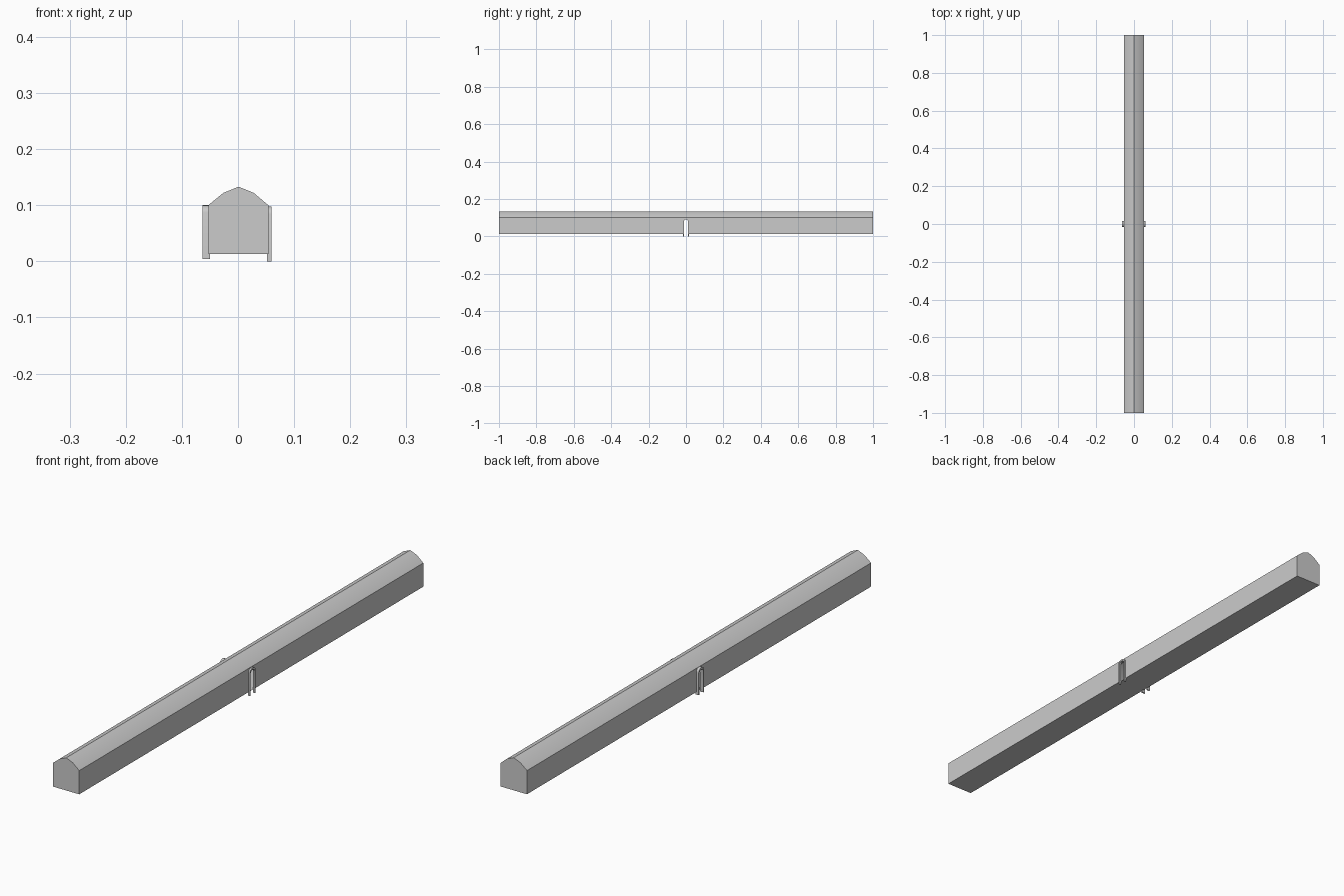
import bpy, bmesh, math

if "Cube" in bpy.data.objects:
    bpy.data.objects.remove(bpy.data.objects["Cube"])

FLOOR, EAVE = 0.013, 0.10
LEFT, RIGHT = -0.053, 0.054


def finish(name, bm):
    bmesh.ops.remove_doubles(bm, verts=bm.verts, dist=1e-5)
    bmesh.ops.recalc_face_normals(bm, faces=bm.faces)
    mesh = bpy.data.meshes.new(name)
    bm.to_mesh(mesh)
    bm.free()
    ob = bpy.data.objects.new(name, mesh)
    bpy.context.collection.objects.link(ob)
    bpy.context.view_layer.objects.active = ob
    ob.select_set(True)
    bpy.ops.object.shade_smooth_by_angle(angle=math.radians(30))
    ob.select_set(False)
    return ob


def arch(half, base, top, n=8):
    """Open arch outline in (y, z), from one foot over the top to the other."""
    rise = half * 0.8
    pts = [(-half, base)]
    for i in range(n + 1):
        a = math.pi * (1 - i / n)
        pts.append((half * math.cos(a), top - rise + rise * math.sin(a)))
    return pts + [(half, base)]


# Long hollow hall: gabled section with a doorway cut in each side wall
bm = bmesh.new()
profile = [(LEFT, FLOOR), (RIGHT, FLOOR), (RIGHT, EAVE), (0.028, 0.122),
           (0.001, 0.133), (-0.026, 0.122), (LEFT, EAVE)]


def face(points):
    bm.faces.new([bm.verts.new(p) for p in points])


for y in (-1, 1):
    face([(x, y, z) for x, z in profile])
for i in (0, 2, 3, 4, 5):
    (x0, z0), (x1, z1) = profile[i], profile[(i + 1) % 7]
    face([(x0, -1, z0), (x1, -1, z1), (x1, 1, z1), (x0, 1, z0)])
for x in (LEFT, RIGHT):
    outline = [(-1, FLOOR)] + arch(0.012, FLOOR, 0.09) + [(1, FLOOR), (1, EAVE), (-1, EAVE)]
    face([(x, y, z) for y, z in outline])
finish("hall", bm)


# Arched door frames, whose feet reach below the hall floor
def door_frame(name, x0, x1, half, base, top):
    bm = bmesh.new()
    outer = arch(half, base, top)
    inner = arch(half - 0.005, base, top - 0.007)
    rings = [[bm.verts.new((x, y, z)) for y, z in path]
             for x, path in ((x0, outer), (x1, outer), (x1, inner), (x0, inner))]
    for a, b in zip(rings, rings[1:] + rings[:1]):
        for i in range(len(a) - 1):
            bm.faces.new((a[i], a[i + 1], b[i + 1], b[i]))
    for i in (0, -1):
        bm.faces.new([r[i] for r in rings])
    finish(name, bm)


door_frame("left_door_frame", -0.063, -0.05, 0.016, 0.004, 0.10)
door_frame("right_door_frame", 0.052, 0.06, 0.017, 0.0, 0.098)
